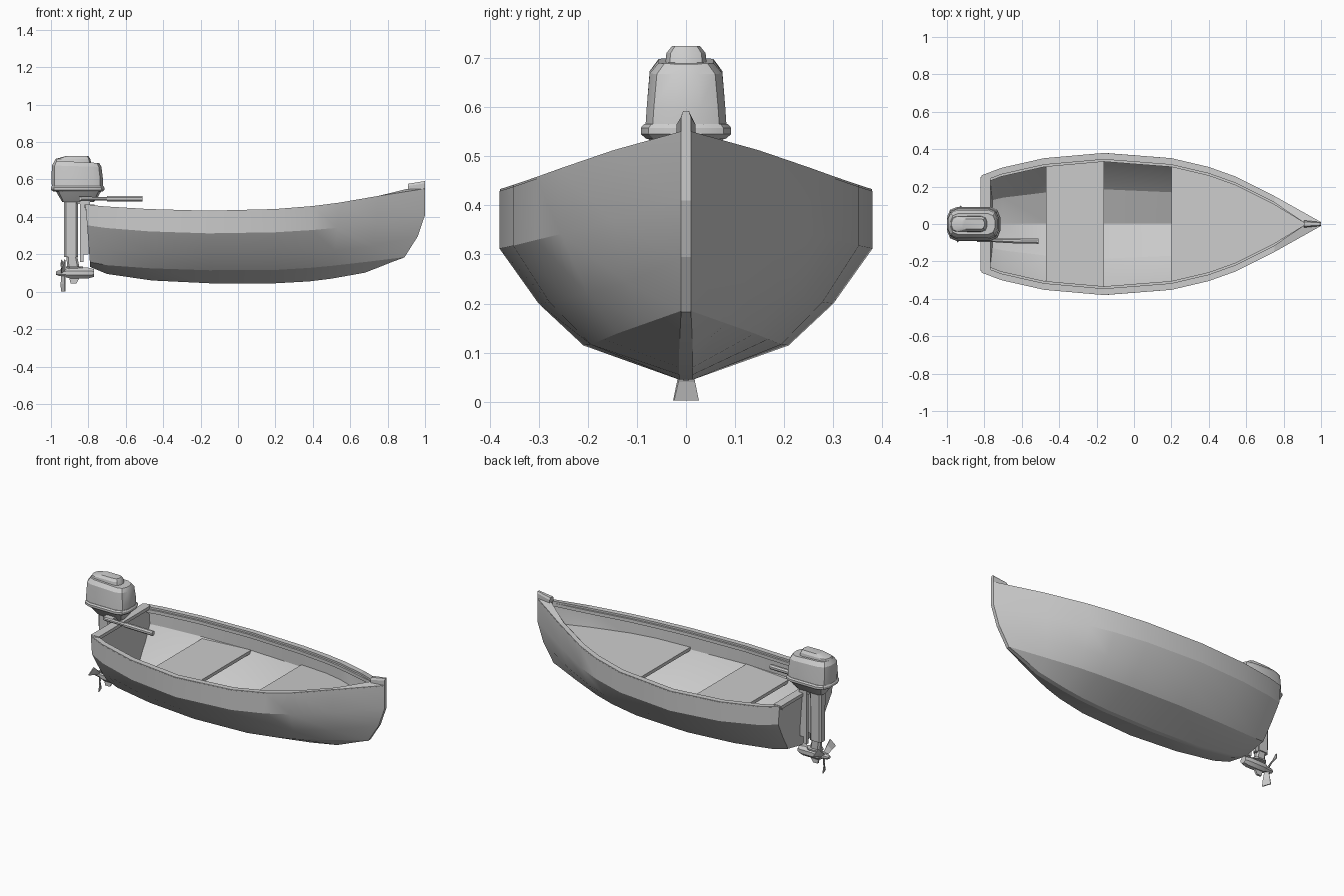
import bpy, bmesh, math
from mathutils import Vector, Matrix

if "Cube" in bpy.data.objects:
    bpy.data.objects.remove(bpy.data.objects["Cube"])


def lerp(a, b, t):
    return a + (b - a) * t


def loft(name, rings, smooth=None, caps=True):
    """Skin a sequence of closed rings with equal point counts."""
    bm = bmesh.new()
    vs = [[bm.verts.new(p) for p in r] for r in rings]
    n = len(rings[0])
    for a, b in zip(vs, vs[1:]):
        for i in range(n):
            j = (i + 1) % n
            bm.faces.new((a[i], a[j], b[j], b[i]))
    if caps:
        bm.faces.new(vs[0])
        bm.faces.new(vs[-1])
    bmesh.ops.recalc_face_normals(bm, faces=bm.faces)
    me = bpy.data.meshes.new(name)
    bm.to_mesh(me)
    bm.free()
    ob = bpy.data.objects.new(name, me)
    bpy.context.collection.objects.link(ob)
    if smooth:
        bpy.ops.object.select_all(action='DESELECT')
        ob.select_set(True)
        bpy.context.view_layer.objects.active = ob
        bpy.ops.object.shade_smooth_by_angle(angle=math.radians(smooth))
    return ob


def prism(name, xz, y0, y1):
    return loft(name, [[(x, y, z) for x, z in xz] for y in (y0, y1)])


def box(name, x0, x1, y0, y1, z0, z1):
    return prism(name, [(x0, z0), (x1, z0), (x1, z1), (x0, z1)], y0, y1)


def round_rect(z, x0, x1, hy, r, tilt=0.0, n=2):
    pts = []
    for k, (cx, cy) in enumerate([(x1 - r, hy - r), (x0 + r, hy - r),
                                  (x0 + r, r - hy), (x1 - r, r - hy)]):
        for s in range(n + 1):
            a = math.pi / 2 * (k + s / n)
            px = cx + r * math.cos(a)
            pts.append((px, cy + r * math.sin(a), z - tilt * (px - x0)))
    return pts


def rod(name, stations, n=8):
    """Round bar along x: stations are (x, y, z, radius)."""
    return loft(name, [[(x, y + r * math.cos(math.tau * (k + .5) / n),
                         z + r * math.sin(math.tau * (k + .5) / n)) for k in range(n)]
                       for x, y, z, r in stations], 30)


# Hull lines: sheer (x, half width, z), keel (x, z), lower chine height fraction
SHEER = [(-.815, .26, .465), (-.71, .30, .455), (-.48, .352, .441), (-.16, .38, .432),
         (.20, .352, .441), (.40, .305, .457), (.54, .255, .475), (.75, .15, .511), (1, .01, .55)]
KEEL = [(-.79, .132), (-.70, .095), (-.46, .06), (-.15, .045), (.20, .045),
        (.38, .055), (.50, .07), (.68, .102), (.89, .185)]
LOW = [.08, .13, .17, .18, .18, .18, .17, .14, 0]


def half_section(i):
    (sx, sy, sz), (kx, kz) = SHEER[i], KEEL[i]
    b = abs((i - 3) / 5) ** 2.5
    f = [0, LOW[i], lerp(.40, .30, b), lerp(.69, .62, b), 1]
    w = [0, .55, .79, 1, 1]
    out = []
    for k in range(5):
        g = lerp(f[k], (0, 0, .64, 1, 1)[k], b) if i > 3 else f[k]
        y = max(sy * w[k], min(.014, sy))
        out.append(Vector((lerp(kx, sx, g), y, lerp(kz, sz, f[k]))))
    return out


def mirror_section(h):
    return [Vector((p.x, -p.y, p.z)) for p in reversed(h)] + h


# Hull shell with an inner skin
rings = []
for i in range(9):
    h = half_section(i)
    inner = [Vector((p.x - (.05 if i == 8 else 0), max(p.y - .024, .003),
                     p.z + (.02, .018, .012, .004, 0)[k])) for k, p in enumerate(h)]
    for s in (h, inner):
        s[-1].z -= .003
    rings.append(mirror_section(h) + mirror_section(inner)[::-1])
loft("hull", rings, 19)

# Transom board and its top cap
t = mirror_section(half_section(0))
loft("transom", [t, [p + Vector((.035, 0, 0)) for p in t]])
box("transom_cap", -.82, -.768, -.25, .25, .447, .467)

# Gunwale rails, plus a lower inner lip
for side, label in ((1, "left"), (-1, "right")):
    for part, o, w, top, low in (("gunwale", .001, .035, .001, .022),
                                 ("inner_rail", .03, .047, -.01, .03)):
        rs = []
        for i, (x, y, z) in enumerate(SHEER):
            xi = .91 if i == 8 else x
            xo = .91 if i == 8 and o > .01 else x
            yo, yi = max(y - o, .008), max(y - w, .006)
            rs.append([(xo, side * yo, z + top), (xi, side * yi, z + top),
                       (xi, side * yi, z - low), (xo, side * yo, z - low)])
        loft(part + "_" + label, rs)

# Stem strip and raised bow head
prism("stem", [(.84, .165), (.89, .183), (.96, .295), (1, .41), (1, .555),
               (.92, .54), (.91, .40), (.87, .28)], -.01, .01)
loft("bow_head", [[(x, -w, z0), (x, w, z0), (x, w, z1 - .012), (x, w * .6, z1),
                   (x, -w * .6, z1), (x, -w, z1 - .012)]
                  for x, w, z0, z1 in ((.91, .019, .52, .577), (1, .01, .545, .592))])


# Seat and bow deck, cut to the hull width at their height
def hull_at(i, z):
    h = half_section(i)
    for a, b in zip(h, h[1:]):
        if b.z >= z:
            u = max(0, (z - a.z) / (b.z - a.z))
            return a.lerp(b, u)
    return h[-1]


def seat(name, x0, x1, z0, z1, thick=.02):
    def height(x):
        return lerp(z0, z1, (x - x0) / (x1 - x0))
    line = [hull_at(i, height(SHEER[i][0]) - thick) for i in range(9)]

    def width(x):
        for a, b in zip(line, line[1:]):
            if a.x <= x <= b.x:
                return lerp(a.y, b.y, (x - a.x) / (b.x - a.x))
        return line[-1].y
    xs = [x0] + [p.x for p in line if x0 + .01 < p.x < x1 - .01] + [x1]
    edge = [(x, max(width(x) - .012, .003)) for x in xs]
    outline = edge + [(x, -y) for x, y in reversed(edge)]
    loft(name, [[(x, y, height(x) - d) for x, y in outline] for d in (thick, 0)])


seat("seat", -.47, -.16, .318, .318)
seat("bow_deck", .20, .93, .335, .41)

# Outboard motor: cowl, top cap, flange and lower pan
loft("motor_cowl", [round_rect(.555, -.995, -.722, .083, .05),
                    round_rect(.60, -.997, -.722, .08, .05),
                    round_rect(.675, -.995, -.73, .074, .05, .03),
                    round_rect(.70, -.98, -.742, .056, .04, .05)], 25)
loft("cowl_top", [round_rect(.69, -.985, -.785, .042, .03),
                  round_rect(.71, -.975, -.79, .04, .03),
                  round_rect(.725, -.92, -.80, .028, .02)], 25)
loft("cowl_flange", [round_rect(.535, -.985, -.725, .08, .05),
                     round_rect(.545, -1, -.715, .092, .055),
                     round_rect(.558, -1, -.715, .092, .055),
                     round_rect(.566, -.995, -.72, .085, .05)], 25)
loft("motor_pan", [round_rect(.48, -.94, -.77, .035, .025),
                   round_rect(.505, -.955, -.75, .055, .035),
                   round_rect(.54, -.975, -.73, .08, .05)], 25)

# Drive leg, gearcase, plate and skeg
loft("drive_leg", [round_rect(.185, -.93, -.855, .026, .01, n=1),
                   round_rect(.50, -.93, -.855, .03, .01, n=1)])
loft("lower_leg", [round_rect(.09, -.912, -.84, .016, .01, n=1),
                   round_rect(.19, -.917, -.86, .02, .01, n=1)])
loft("cavitation_plate", [round_rect(z, -.92, -.83, .035, .02, n=1) for z in (.126, .134)])
rod("gearcase", [(-.92, 0, .1, .025), (-.90, 0, .1, .031), (-.80, 0, .1, .031),
                 (-.77, 0, .1, .022)])
prism("skeg", [(-.905, .085), (-.84, .085), (-.865, .043), (-.895, .043)], -.006, .006)

# Propeller with three pitched blades
rod("propeller_hub", [(-.972, 0, .1, .01), (-.96, 0, .1, .016), (-.92, 0, .1, .02)])
for k in range(3):
    turn = Matrix.Rotation(k * math.tau / 3, 4, 'X')
    rs = []
    for r, w, pitch in ((.012, .012, 50), (.06, .02, 32), (.098, .027, 20)):
        twist = Matrix.Rotation(math.radians(pitch), 4, 'Z')
        rs.append([Vector((-.935, 0, .1)) + turn @ (twist @ Vector((tx, ty, -r)))
                   for tx, ty in ((-.003, -w), (.003, -w), (.003, w), (-.003, w))])
    loft("propeller_blade_%d" % (k + 1), rs)

# Clamp bracket on the transom
box("swivel_bracket", -.86, -.80, -.035, .035, .468, .50)
for s in (-1, 1):
    prism("clamp_arm", [(-.845, .50), (-.825, .50), (-.825, .16), (-.845, .16)],
          s * .03 - .01, s * .03 + .01)
    prism("clamp_wedge", [(-.83, .49), (-.79, .49), (-.80, .20), (-.83, .20)],
          s * .03 - .008, s * .03 + .008)

# Steering tiller
box("tiller_mount", -.85, -.79, -.09, 0, .487, .508)
rod("tiller_arm", [(-.84, -.085, .497, .012), (-.70, -.088, .497, .011)])
rod("tiller_grip", [(-.70, -.088, .497, .015), (-.51, -.092, .497, .015)])
